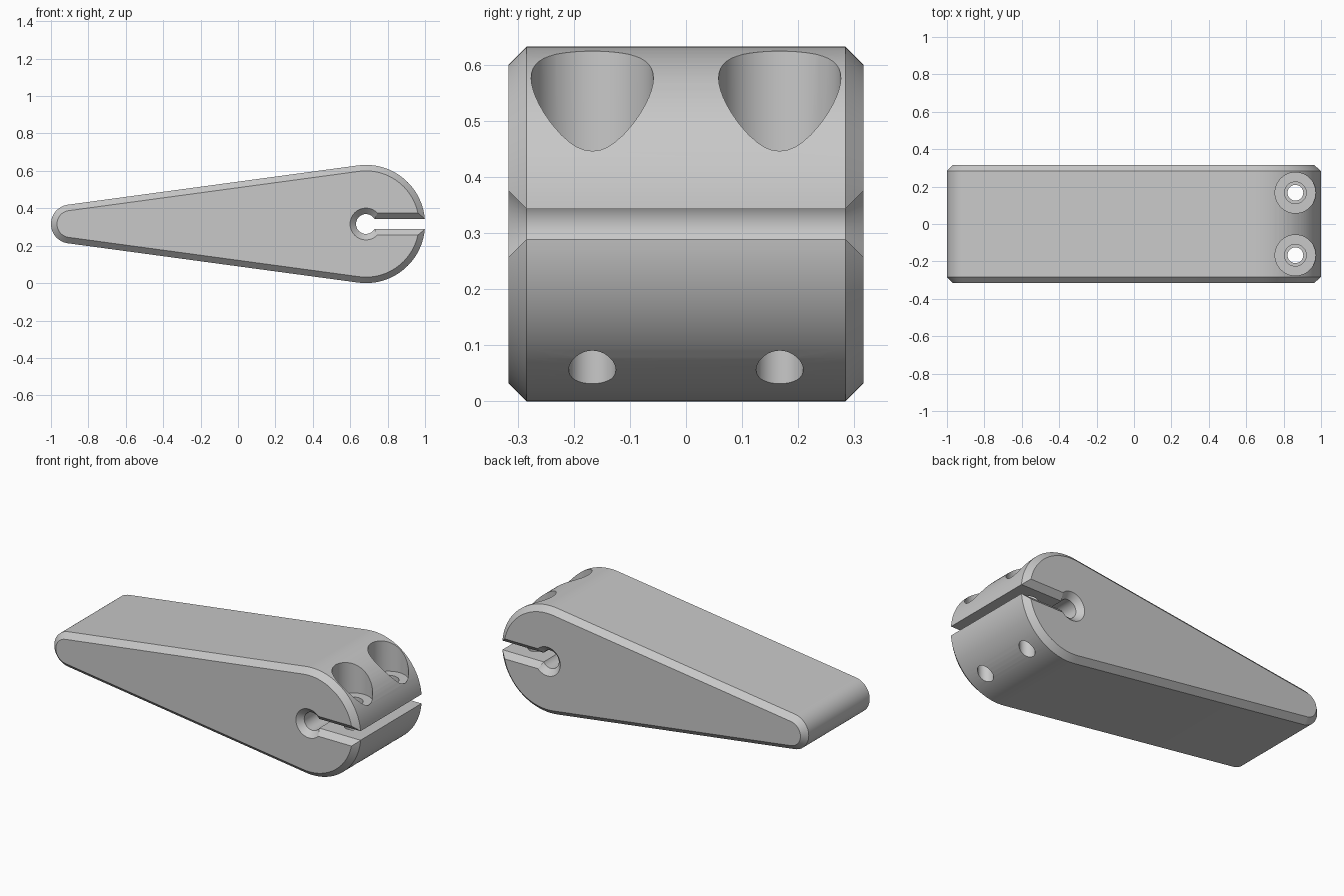
import bpy, bmesh, math

cube = bpy.data.objects.get("Cube")
if cube:
    bpy.data.objects.remove(cube, do_unlink=True)

MID = 0.316          # half height, half depth and big end radius
CHAMFER = 0.032
BORE_X = 0.684

grey = bpy.data.materials.new("plain grey")
grey.use_nodes = True
colour = (0.58, 0.58, 0.58, 1)
grey.diffuse_color = colour
grey.node_tree.nodes["Principled BSDF"].inputs["Base Color"].default_value = colour


def loft(name, rings):
    """Closed solid through rings that have equal point counts."""
    bm = bmesh.new()
    loops = [[bm.verts.new(p) for p in ring] for ring in rings]
    n = len(loops[0])
    for a, b in zip(loops, loops[1:]):
        for i in range(n):
            j = (i + 1) % n
            bm.faces.new((a[i], a[j], b[j], b[i]))
    bm.faces.new(loops[0])
    bm.faces.new(loops[-1])
    bmesh.ops.recalc_face_normals(bm, faces=bm.faces)
    mesh = bpy.data.meshes.new(name)
    bm.to_mesh(mesh)
    bm.free()
    mesh.materials.append(grey)
    obj = bpy.data.objects.new(name, mesh)
    bpy.context.collection.objects.link(obj)
    return obj


def circle(r, n=48):
    return [(r * math.cos(math.tau * i / n), r * math.sin(math.tau * i / n)) for i in range(n)]


def arc(cx, r, start, end, n):
    angles = [start + (end - start) * i / n for i in range(n + 1)]
    return [(cx + r * math.cos(a), MID + r * math.sin(a)) for a in angles]


def outline(y, inset):
    """Teardrop outline: two arcs joined by tangent lines."""
    tip_x, tip_r = -0.896, 0.104
    t = math.pi / 2 + math.asin((MID - tip_r) / (BORE_X - tip_x))
    pts = arc(BORE_X, MID - inset, -t, t, 48) + arc(tip_x, tip_r - inset, t, math.tau - t, 24)
    return [(x, y, z) for x, z in pts]


def cut(target, cutter):
    cutter.hide_render = True
    mod = target.modifiers.new("cut", "BOOLEAN")
    mod.operation = "DIFFERENCE"
    mod.solver = "EXACT"
    mod.object = cutter
    bpy.context.view_layer.objects.active = target
    bpy.ops.object.modifier_apply(modifier=mod.name)
    bpy.data.objects.remove(cutter, do_unlink=True)


# Chamfered lever body
body = loft("clamp_lever_body", [outline(y, i) for y, i in (
    (-MID, CHAMFER), (CHAMFER - MID, 0), (MID - CHAMFER, 0), (MID, CHAMFER))])

# Shaft bore and clamp slot, both flared at the two sides
flare = [(-MID - 0.02, 0.052), (CHAMFER - MID, 0), (MID - CHAMFER, 0), (MID + 0.02, 0.052)]
cut(body, loft("bore_cutter", [
    [(BORE_X + x, y, MID + z) for x, z in circle(0.053 + extra)] for y, extra in flare]))
cut(body, loft("slot_cutter", [
    [(x, y, MID + s * (0.027 + extra)) for x, s in ((BORE_X, -1), (1.1, -1), (1.1, 1), (BORE_X, 1))]
    for y, extra in flare]))

# Stepped screw holes: threaded below, clearance above, head recess on top
steps = [(-0.1, 0.042), (MID, 0.042), (MID, 0.058), (0.437, 0.058), (0.437, 0.109), (0.8, 0.109)]
for side in (-1, 1):
    cut(body, loft("screw_cutter", [
        [(0.863 + x, side * 0.167 + y, z) for x, y in circle(r)] for z, r in steps]))

# Smooth curves, crisp edges
bpy.ops.object.select_all(action="DESELECT")
body.select_set(True)
bpy.context.view_layer.objects.active = body
bpy.ops.object.shade_smooth_by_angle(angle=math.radians(25))
